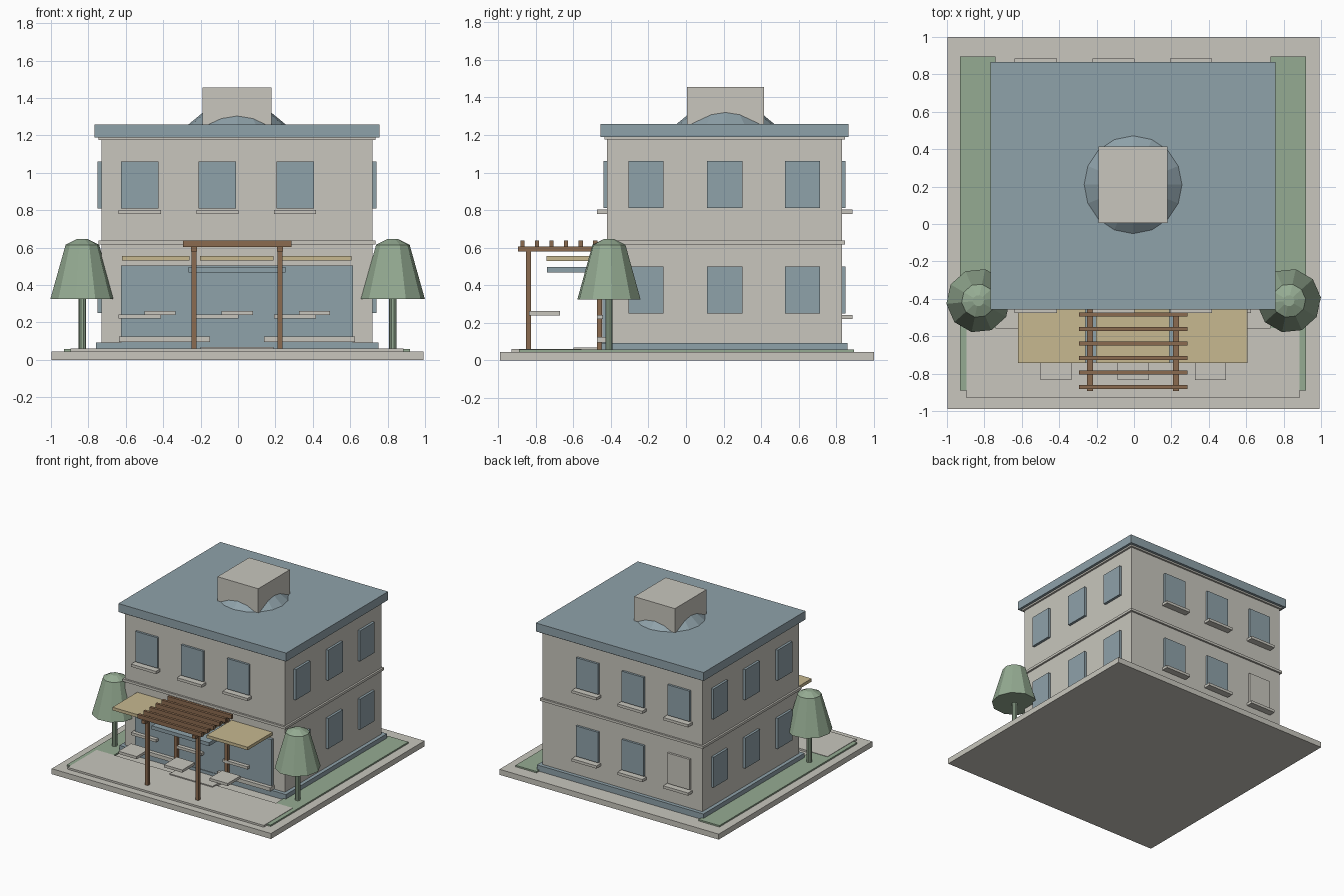
import bpy
import math

cube = bpy.data.objects.get("Cube")
if cube:
    bpy.data.objects.remove(cube, do_unlink=True)


def material(name, rgb):
    m = bpy.data.materials.new(name)
    m.use_nodes = True
    color = (*rgb, 1.0)
    m.diffuse_color = color
    m.node_tree.nodes["Principled BSDF"].inputs["Base Color"].default_value = color
    return m


STONE = material("warm_stone", (0.58, 0.565, 0.51))
BLUE = material("slate_blue", (0.275, 0.36, 0.40))
GREEN = material("leaf_green", (0.30, 0.41, 0.29))
CANVAS = material("tan_canvas", (0.57, 0.48, 0.28))
WOOD = material("brown_wood", (0.26, 0.147, 0.08))


def mesh_object(name, verts, faces, mat):
    mesh = bpy.data.meshes.new(name)
    mesh.from_pydata(verts, [], faces)
    mesh.materials.append(mat)
    ob = bpy.data.objects.new(name, mesh)
    bpy.context.collection.objects.link(ob)
    return ob


def box(name, x, y, z, mat):
    """Box from its (min, max) extents on each axis."""
    verts = [(a, b, c) for a in x for b in y for c in z]
    faces = [(0, 1, 3, 2), (4, 6, 7, 5), (0, 4, 5, 1),
             (2, 3, 7, 6), (0, 2, 6, 4), (1, 5, 7, 3)]
    return mesh_object(name, verts, faces, mat)


def lathe(name, cx, cy, profile, sides, mat, turn=0.0):
    """Faceted solid from (radius, height) rings."""
    verts, faces = [], []
    for r, z in profile:
        for i in range(sides):
            a = math.tau * i / sides + turn
            verts.append((cx + r * math.cos(a), cy + r * math.sin(a), z))
    for k in range(len(profile) - 1):
        for i in range(sides):
            j = (i + 1) % sides
            lo, hi = k * sides, (k + 1) * sides
            faces.append((lo + i, lo + j, hi + j, hi + i))
    faces.append(tuple(reversed(range(sides))))
    faces.append(tuple(range(len(verts) - sides, len(verts))))
    return mesh_object(name, verts, faces, mat)


def around(c, half):
    return (c - half, c + half)


CX, CY = -0.005, 0.205           # building centre
HX, HY = 0.725, 0.625            # wall half sizes
FRONT, BACK = CY - HY, CY + HY


def storey_box(name, grow, z, mat):
    return box(name, around(CX, HX + grow), around(CY, HY + grow), z, mat)


# Ground
box("base_slab", (-0.997, 0.992), (-0.99, 1.0), (0, 0.045), STONE)
box("left_lawn", (0.73, 0.92), (-0.89, 0.895), (0.045, 0.057), GREEN)
box("right_lawn", (-0.93, -0.74), (-0.89, 0.895), (0.045, 0.057), GREEN)
box("terrace", (-0.895, 0.885), (-0.93, -0.555), (0.045, 0.06), STONE)
box("entry_step", (-0.2, 0.19), (-0.6, -0.44), (0.045, 0.068), STONE)

# Building mass
storey_box("walls", 0, (0.045, 1.19), STONE)
storey_box("plinth", 0.03, (0.045, 0.093), BLUE)
storey_box("floor_band", 0.015, (0.617, 0.637), STONE)
storey_box("cornice", 0.015, (1.175, 1.188), STONE)
storey_box("roof", 0.036, (1.188, 1.257), BLUE)

# Rooftop cone and block
lathe("roof_cone", CX, CY + 0.005, [(0.27, 1.25), (0.185, 1.32), (0.02, 1.445)], 16, BLUE)
box("roof_block", (-0.19, 0.18), (0.005, 0.415), (1.25, 1.455), STONE)

# Windows and sills on all four sides
for floor, z in (("lower", 0.25), ("upper", 0.81)):
    zw = (z, z + 0.25)
    zs = (z - 0.03, z - 0.008)
    for n, x in enumerate((-0.525, -0.11, 0.305)):
        blind = floor == "lower" and n == 0
        box(f"{floor}_back_window_{n}", around(x, 0.1), (BACK - 0.02, BACK + 0.018),
            zw, STONE if blind else BLUE)
        box(f"{floor}_back_sill_{n}", around(x, 0.113), (BACK - 0.02, BACK + 0.055), zs, STONE)
        box(f"{floor}_front_sill_{n}", around(x, 0.113), (FRONT - 0.055, FRONT + 0.02), zs, STONE)
        if floor == "upper":
            box(f"upper_front_window_{n}", around(x, 0.1),
                (FRONT - 0.018, FRONT + 0.02), zw, BLUE)
    for n, y in enumerate((-0.213, 0.207, 0.62)):
        for side, sign in (("left", 1), ("right", -1)):
            wall = CX + sign * HX
            box(f"{floor}_{side}_window_{n}", around(wall, 0.02), around(y, 0.094), zw, BLUE)

# Shopfront, its low ledges, entrance canopy and awnings
box("shopfront", (-0.625, 0.615), (FRONT - 0.025, FRONT + 0.02), (0.093, 0.505), BLUE)
box("right_ledge", (-0.635, -0.15), (FRONT - 0.055, FRONT), (0.095, 0.125), STONE)
box("left_ledge", (0.14, 0.625), (FRONT - 0.055, FRONT), (0.095, 0.125), STONE)
box("entrance_canopy", (-0.265, 0.255), (-0.74, FRONT), (0.468, 0.497), BLUE)
for n, x in enumerate([(-0.62, -0.26), (-0.203, 0.19), (0.235, 0.607)]):
    box(f"awning_{n}", x, (-0.742, FRONT), (0.53, 0.555), CANVAS)

# Floating table tops
for n, x in enumerate((-0.418, -0.004, 0.408)):
    box(f"table_top_{n}", around(x, 0.083), (-0.835, -0.67), (0.24, 0.262), STONE)

# Pergola
for side, x in (("right", -0.235), ("left", 0.224)):
    box(f"{side}_pergola_beam", around(x, 0.016), (-0.893, -0.45), (0.58, 0.606), WOOD)
    for place, y in (("front", -0.838), ("rear", -0.461)):
        box(f"{side}_{place}_post", around(x, 0.014), around(y, 0.014), (0.058, 0.585), WOOD)
for n in range(6):
    box(f"pergola_slat_{n}", (-0.295, 0.287), around(-0.483 - n * 0.0775, 0.011),
        (0.604, 0.637), WOOD)

# Trees
for side, x in (("right", -0.832), ("left", 0.828)):
    lathe(f"{side}_tree_trunk", x, -0.41, [(0.02, 0.045), (0.02, 0.34)], 10, GREEN)
    lathe(f"{side}_tree_crown", x, -0.41,
          [(0.172, 0.325), (0.09, 0.615), (0.03, 0.645)], 10, GREEN, turn=0.1)
